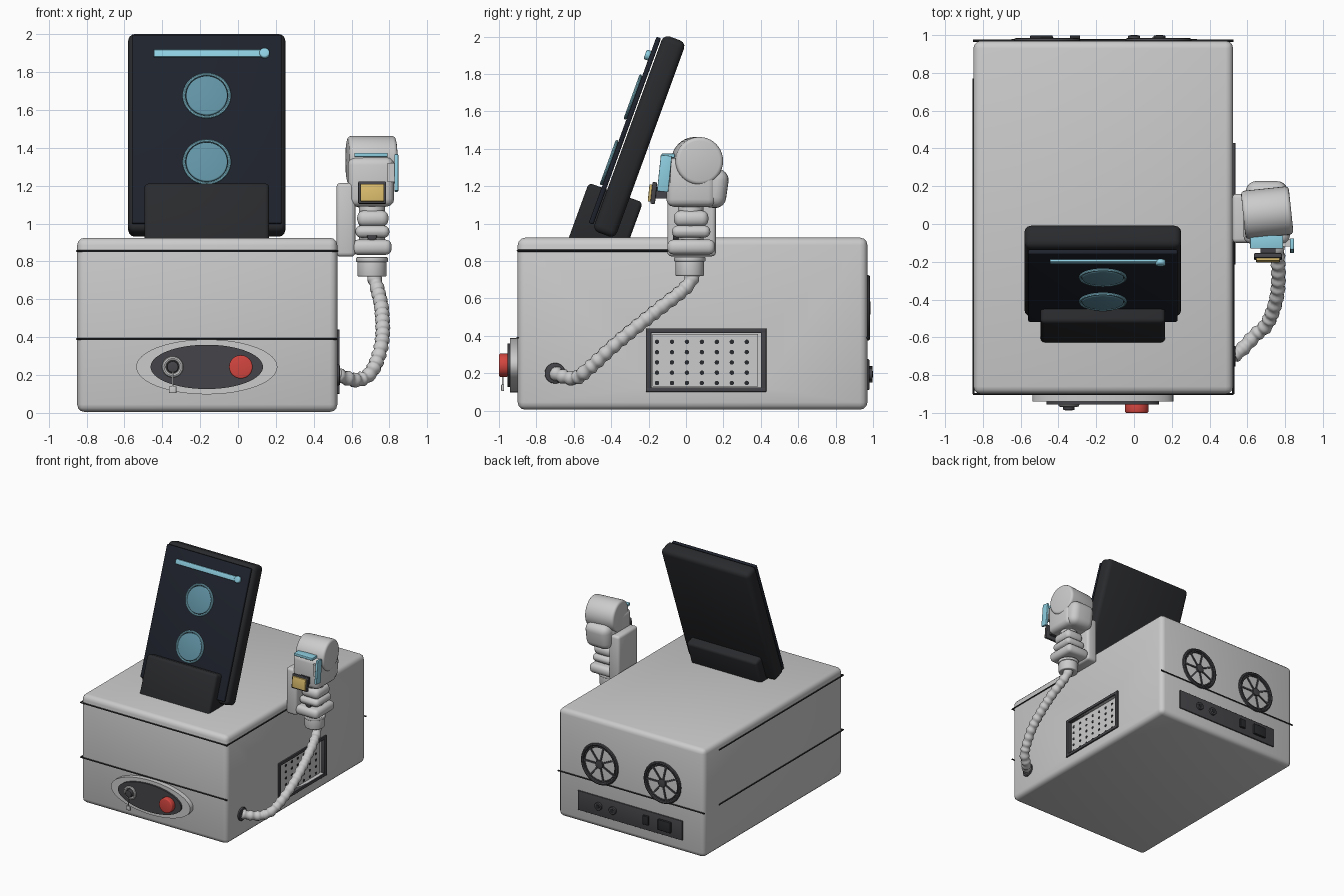
import bpy, bmesh
from math import radians, pi, sin, cos
from mathutils import Vector, Matrix

if "Cube" in bpy.data.objects:
    bpy.data.objects.remove(bpy.data.objects["Cube"])


def material(name, rgb):
    m = bpy.data.materials.new(name)
    m.diffuse_color = (*rgb, 1)
    m.use_nodes = True
    m.node_tree.nodes["Principled BSDF"].inputs["Base Color"].default_value = m.diffuse_color
    return m


BLACK = material("black", (0.022, 0.023, 0.026))
NAVY = material("screen_navy", (0.013, 0.016, 0.025))
DARK = material("dark_grey", (0.06, 0.06, 0.068))
BLUE = material("light_blue", (0.27, 0.62, 0.75))
TEAL = material("teal", (0.12, 0.29, 0.37))
RED = material("red", (0.65, 0.06, 0.05))
YELLOW = material("yellow", (0.7, 0.5, 0.15))
X, Y, Z = (Matrix.Rotation(pi / 2, 4, 'Y'), Matrix.Rotation(pi / 2, 4, 'X'), Matrix())


def finish(name, bm, loc, rot, mat, bevel=0, seg=3):
    if bevel:
        edges = [e for e in bm.edges if len(e.link_faces) == 2 and e.calc_face_angle() > 0.7]
        bmesh.ops.bevel(bm, geom=edges, offset=bevel, segments=seg, profile=0.5, affect='EDGES')
    me = bpy.data.meshes.new(name)
    bm.to_mesh(me)
    bm.free()
    me.polygons.foreach_set("use_smooth", [True] * len(me.polygons))
    me.set_sharp_from_angle(angle=radians(32))
    ob = bpy.data.objects.new(name, me)
    bpy.context.collection.objects.link(ob)
    ob.matrix_world = Matrix.Translation(loc) @ rot
    if mat:
        me.materials.append(mat)
    return ob


def box(name, lo, hi, mat=None, bevel=0, rot=Z, seg=3):
    """Box between two corners, optionally turned about its centre."""
    lo, hi = Vector(lo), Vector(hi)
    bm = bmesh.new()
    bmesh.ops.create_cube(bm, size=1)
    bmesh.ops.scale(bm, vec=hi - lo, verts=bm.verts)
    return finish(name, bm, (lo + hi) / 2, rot, mat, bevel, seg)


def cyl(name, loc, r, depth, axis=Z, mat=None, bevel=0, sides=40, r2=None, sx=1, sy=1):
    bm = bmesh.new()
    bmesh.ops.create_cone(bm, cap_ends=True, segments=sides, radius1=r,
                          radius2=r if r2 is None else r2, depth=depth)
    bmesh.ops.scale(bm, vec=(sx, sy, 1), verts=bm.verts)
    return finish(name, bm, loc, axis, mat, bevel)


def ring(name, loc, r, t, axis=Z, mat=None, flat=1.0):
    bm = bmesh.new()
    n, k = 40, 8
    v = [[bm.verts.new(((r + t * cos(2 * pi * j / k)) * cos(2 * pi * i / n),
                        (r + t * cos(2 * pi * j / k)) * sin(2 * pi * i / n),
                        flat * t * sin(2 * pi * j / k))) for j in range(k)] for i in range(n)]
    for i in range(n):
        for j in range(k):
            a, b = (i + 1) % n, (j + 1) % k
            bm.faces.new((v[i][j], v[a][j], v[a][b], v[i][b]))
    return finish(name, bm, loc, axis, mat)


# main cabinet with a recess for the grill
body = box("cabinet", (-0.85, -0.9, 0.005), (0.525, 0.97, 0.925), bevel=0.04)
cutter = box("grill_cutter", (0.485, -0.19, 0.125), (0.7, 0.405, 0.415))
cutter.hide_render = True
cutter.hide_viewport = True
cut = body.modifiers.new("grill_recess", 'BOOLEAN')
cut.operation, cut.object, cut.solver = 'DIFFERENCE', cutter, 'EXACT'

# dark panel seams
for tag, z in (("upper", 0.855), ("lower", 0.39)):
    cyl("front_seam_" + tag, (-0.163, -0.9, z), 0.006, 1.38, X, BLACK, sides=8)
    cyl("left_seam_" + tag, (-0.85, -0.065, z), 0.006, 1.67, Y, BLACK, sides=8)
cyl("right_seam", (0.525, -0.45, 0.855), 0.006, 0.9, Y, BLACK, sides=8)
cyl("back_seam", (-0.163, 0.97, 0.39), 0.006, 1.38, X, BLACK, sides=8)

# side grill: frame, plate and rows of holes
for z in (0.1125, 0.4275):
    box("grill_frame_bar", (0.5, -0.215, z - 0.0125), (0.537, 0.43, z + 0.0125), DARK, 0.004)
for y in (-0.2, 0.415):
    box("grill_frame_post", (0.5, y - 0.015, 0.1), (0.537, y + 0.015, 0.44), DARK, 0.004)
box("grill_plate", (0.48, -0.18, 0.13), (0.505, 0.385, 0.41))
for i in range(7):
    for j in range(5):
        cyl("grill_hole", (0.505, -0.155 + 0.08 * i, 0.148 + 0.055 * j), 0.012, 0.004, X, BLACK, sides=12)

# tilted display; frame coordinates are x, outward distance n, height v along the tilt
TILT = Matrix.Rotation(radians(-20), 4, 'X')


def on_tilt(x, n, v):
    return TILT @ Vector((x, -n, v))


def tilt_box(name, x0, x1, n0, n1, v0, v1, mat, bevel):
    c = on_tilt((x0 + x1) / 2, (n0 + n1) / 2, (v0 + v1) / 2)
    h = Vector((x1 - x0, n1 - n0, v1 - v0)) / 2
    return box(name, c - h, c + h, mat, bevel, TILT)


tilt_box("display_case", -0.58, 0.25, 0.672, 0.8, 0.735, 1.85, BLACK, 0.035)
tilt_box("display_screen", -0.56, 0.23, 0.806, 0.832, 0.765, 1.825, NAVY, 0.008)
tilt_box("display_stand", -0.495, 0.165, 0.597, 0.905, 0.6, 0.967, BLACK, 0.022)
tilt_box("slider_bar", -0.445, 0.14, 0.825, 0.845, 1.696, 1.736, BLUE, 0.004)
cyl("slider_knob", on_tilt(0.14, 0.842, 1.716), 0.027, 0.03, TILT @ Y, BLUE, 0.008)
for tag, v in (("upper", 1.478), ("lower", 1.105)):
    cyl("dial_disc_" + tag, on_tilt(-0.165, 0.838, v), 0.11, 0.02, TILT @ Y, TEAL, 0.006)
    ring("dial_ring_" + tag, on_tilt(-0.165, 0.84, v), 0.12, 0.008, TILT @ Y, BLUE)

# front control oval with key switch and red button
cyl("control_oval", (-0.165, -0.915, 0.243), 1, 0.05, Y, None, sides=64, sx=0.373, sy=0.145)
cyl("control_inset", (-0.165, -0.94, 0.243), 1, 0.03, Y, DARK, sides=64, sx=0.297, sy=0.117)
cyl("red_button", (0.015, -0.975, 0.243), 0.062, 0.05, Y, RED, 0.008)
ring("key_bezel", (-0.345, -0.957, 0.243), 0.045, 0.011, Y)
cyl("key_barrel", (-0.345, -0.965, 0.243), 0.03, 0.04, Y, DARK, 0.004)
box("key_stem", (-0.349, -0.984, 0.13), (-0.341, -0.976, 0.243))
box("key_tag", (-0.365, -0.988, 0.105), (-0.325, -0.972, 0.14), bevel=0.004)

# rear fans
for x in (0.13, -0.46):
    ring("fan_rim", (x, 0.972, 0.55), 0.163, 0.013, Y, DARK)
    ring("fan_inner_ring", (x, 0.972, 0.55), 0.143, 0.006, Y, DARK)
    cyl("fan_hub", (x, 0.975, 0.55), 0.035, 0.025, Y, DARK, 0.004)
    for k in range(7):
        a = 2 * pi * k / 7
        c = Vector((x + 0.09 * cos(a), 0.972, 0.55 + 0.09 * sin(a)))
        h = Vector((0.07, 0.006, 0.007))
        box("fan_spoke", c - h, c + h, DARK, rot=Matrix.Rotation(-a, 4, 'Y'))

# rear connector panel
box("rear_panel", (-0.65, 0.96, 0.11), (0.335, 0.98, 0.275), DARK, 0.004)
for x in (0.135, 0.0):
    cyl("rear_socket", (x, 0.985, 0.195), 0.032, 0.025, Y, DARK, 0.004)
    cyl("rear_socket_pin", (x, 0.993, 0.195), 0.018, 0.014, Y, BLACK, sides=20)
box("rear_switch", (-0.55, 0.97, 0.15), (-0.43, 0.998, 0.24), BLACK, 0.005)
box("rear_port", (-0.34, 0.97, 0.16), (-0.285, 0.998, 0.235), BLACK, 0.005)

# hose socket and ribbed hose
cyl("hose_socket", (0.525, -0.7, 0.2), 0.055, 0.026, X, DARK, 0.005)
path = [Vector(p) for p in ((0.525, -0.7, 0.2), (0.57, -0.665, 0.185), (0.64, -0.59, 0.175),
                            (0.71, -0.52, 0.225), (0.76, -0.36, 0.37), (0.76, -0.15, 0.54),
                            (0.735, 0.0, 0.66), (0.71, 0.05, 0.75))]
ends = [2 * path[0] - path[1]] + path + [2 * path[-1] - path[-2]]
pts = []
for i in range(1, len(ends) - 2):
    a, b, c, d = ends[i - 1:i + 3]
    n = max(4, int((c - b).length / 0.009))
    for k in range(n):
        t = k / n
        pts.append(0.5 * (2 * b + (c - a) * t + (2 * a - 5 * b + 4 * c - d) * t * t
                          + (3 * b - a - 3 * c + d) * t ** 3))
cu = bpy.data.curves.new("hose", 'CURVE')
cu.dimensions, cu.bevel_depth, cu.bevel_resolution, cu.use_fill_caps = '3D', 0.037, 3, True
sp = cu.splines.new('POLY')
sp.points.add(len(pts) - 1)
for i, p in enumerate(pts):
    sp.points[i].co = (*p, 1)
    sp.points[i].radius = 1.0 + 0.1 * sin(i * pi / 3)
sp.use_smooth = True
bpy.context.collection.objects.link(bpy.data.objects.new("hose", cu))

# wall holder for the handset
box("holder_plate", (0.52, -0.1, 0.825), (0.62, 0.16, 1.215), bevel=0.022)

# handset grip: stacked collars from hose to head
cyl("handset_cuff", (0.708, 0.02, 0.77), 0.077, 0.1, mat=None, bevel=0.008)
cyl("handset_cuff_lip", (0.708, 0.02, 0.81), 0.084, 0.025, bevel=0.006)
box("handset_foot", (0.6, -0.1, 0.835), (0.812, 0.155, 0.915), bevel=0.032)
cyl("handset_neck", (0.708, 0.025, 1.0), 0.068, 0.25, bevel=0.01)
box("handset_collar", (0.62, -0.075, 0.925), (0.8, 0.13, 0.99), bevel=0.03)
box("handset_upper_grip", (0.63, -0.065, 0.985), (0.795, 0.12, 1.07), bevel=0.035)
cyl("trigger", (0.708, -0.05, 0.935), 0.026, 0.04, Y, DARK, 0.005, 20)

# handset head
box("head_lower", (0.58, -0.105, 1.09), (0.825, 0.16, 1.35), bevel=0.04)
box("head_rear", (0.59, 0.0, 1.09), (0.815, 0.222, 1.3), bevel=0.06, seg=5,
    rot=Matrix.Rotation(radians(-8), 4, 'X'))
cyl("head_drum", (0.705, 0.06, 1.335), 0.128, 0.255, Matrix.Rotation(radians(6), 4, 'Z') @ X, None, 0.02)
LEAN = Matrix.Rotation(radians(-6), 4, 'X')
box("head_visor", (0.615, -0.13, 1.352), (0.79, -0.06, 1.374), BLUE, 0.004)
box("head_side_strip", (0.826, -0.145, 1.17), (0.847, -0.085, 1.365), BLUE, 0.005, LEAN)
box("head_strip_mount", (0.79, -0.12, 1.22), (0.83, -0.08, 1.32))
box("head_lens_mount", (0.67, -0.17, 1.135), (0.75, -0.08, 1.195), DARK)
box("head_lens_frame", (0.635, -0.185, 1.105), (0.783, -0.16, 1.222), DARK, 0.006, LEAN)
box("head_lens", (0.647, -0.2, 1.117), (0.772, -0.175, 1.21), YELLOW, 0.005, LEAN)
